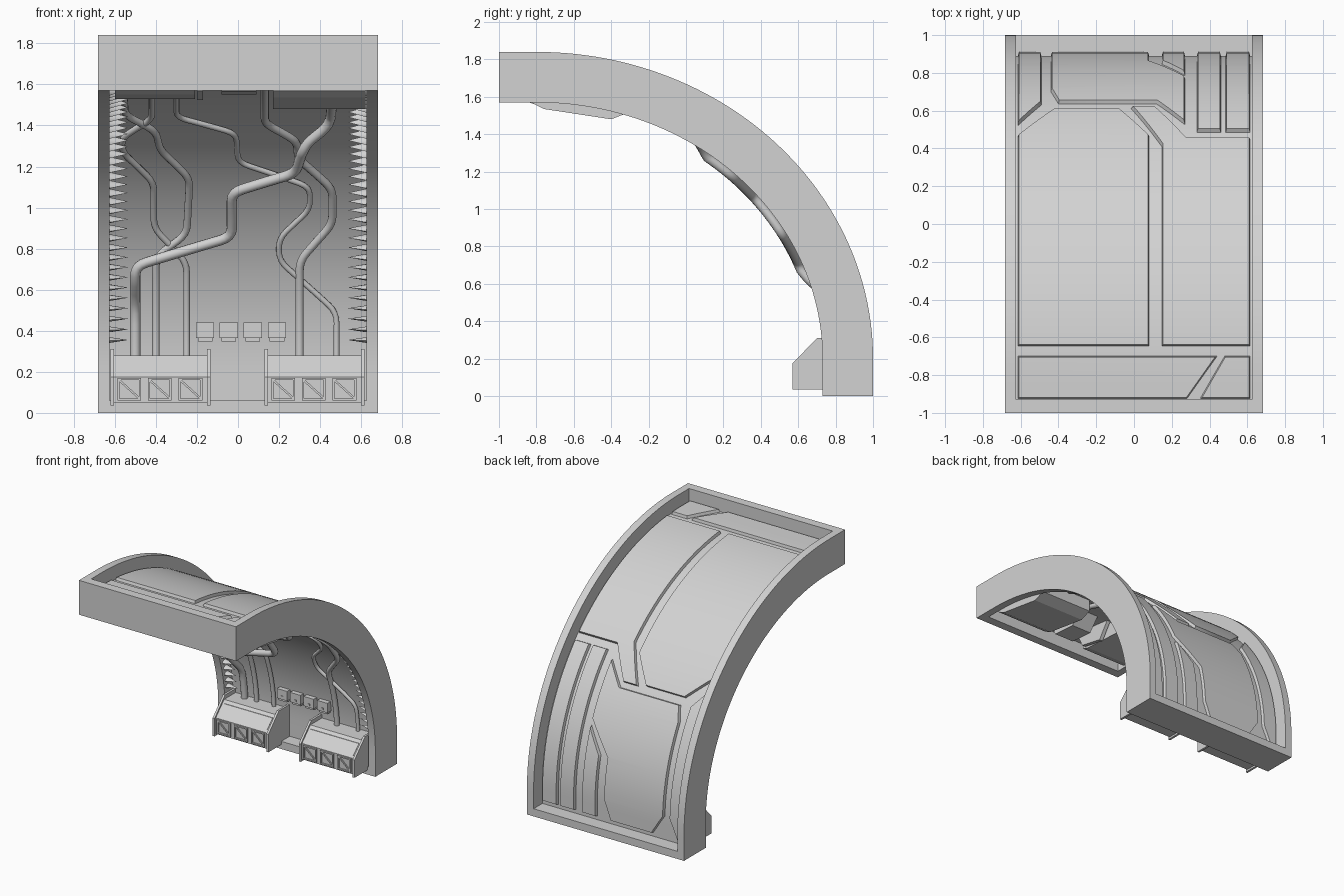
import bpy, bmesh, math
from mathutils import Vector

cube = bpy.data.objects.get("Cube")
if cube:
    bpy.data.objects.remove(cube)

grey = bpy.data.materials.new("light_grey")
grey.use_nodes = True
grey.diffuse_color = (0.65, 0.65, 0.65, 1)
grey.node_tree.nodes["Principled BSDF"].inputs["Base Color"].default_value = grey.diffuse_color

# Arch profile: short upright, quarter ellipse, short flat end
CY, CZ, RY, RZ = -0.8, 0.2, 1.8, 1.64
ARC, TOTAL = 2.7, 3.1
HALF, RAIL = 0.683, 0.625          # half width, inner face of side rails
WEB_OUT, WEB_IN, DEPTH = 0.11, 0.165, 0.27


def arch(x, s, d):
    """Point at distance s along the arch, d below its outer surface."""
    a = (s - CZ) / ARC * math.pi / 2
    if s < CZ:
        return Vector((x, CY + RY - d, s))
    if s > CZ + ARC:
        return Vector((x, CY - (s - CZ - ARC), CZ + RZ - d))
    return Vector((x, CY + (RY - d) * math.cos(a), CZ + (RZ - d) * math.sin(a)))


def s_of_y(y, d=WEB_OUT):
    if y < CY:
        return CZ + ARC + CY - y
    return CZ + ARC * math.acos(min(1, (y - CY) / (RY - d))) / (math.pi / 2)


def s_of_z(z, d):
    if z < CZ:
        return z
    return CZ + ARC * math.asin(min(1, (z - CZ) / (RZ - d))) / (math.pi / 2)


def finish(name, bm, smooth=True):
    bmesh.ops.recalc_face_normals(bm, faces=bm.faces)
    mesh = bpy.data.meshes.new(name)
    bm.to_mesh(mesh)
    bm.free()
    ob = bpy.data.objects.new(name, mesh)
    bpy.context.collection.objects.link(ob)
    mesh.materials.append(grey)
    if smooth:
        shade(ob)
    return ob


def shade(ob):
    bpy.ops.object.select_all(action='DESELECT')
    ob.select_set(True)
    bpy.context.view_layer.objects.active = ob
    bpy.ops.object.shade_smooth_by_angle(angle=math.radians(50))


def sweep(name, x0, x1, s0, s1, d0, d1):
    """Rectangular bar swept along the arch."""
    bm = bmesh.new()
    n = max(1, round((s1 - s0) / 0.05))
    rings = []
    for i in range(n + 1):
        s = s0 + (s1 - s0) * i / n
        rings.append([bm.verts.new(arch(x, s, d)) for x, d in ((x0, d0), (x1, d0), (x1, d1), (x0, d1))])
    for a, b in zip(rings, rings[1:]):
        for k in range(4):
            bm.faces.new((a[k], a[(k + 1) % 4], b[(k + 1) % 4], b[k]))
    bm.faces.new(rings[0])
    bm.faces.new(rings[-1])
    return finish(name, bm)


def panel(name, outline, height=0.022, edge=0.006):
    """Raised plate with steep edges, wrapped on the outer skin; outline in (x, s)."""
    bm = bmesh.new()
    face = bm.faces.new([bm.verts.new((x, s, 0)) for x, s in outline])
    face.normal_update()
    if face.normal.z < 0:
        face.normal_flip()
    for i in range(1, round(TOTAL / 0.06)):
        bmesh.ops.bisect_plane(bm, geom=bm.verts[:] + bm.edges[:] + bm.faces[:],
                               plane_co=(0, i * 0.06 + 0.003, 0), plane_no=(0, 1, 0))
    bmesh.ops.inset_region(bm, faces=bm.faces[:], thickness=edge, depth=height,
                           use_boundary=True, use_even_offset=True)
    for v in bm.verts:
        v.co = arch(v.co.x, v.co.y, WEB_OUT - v.co.z)
    return finish(name, bm)


def prism(name, x0, x1, profile):
    """Side profile of (y, z) points extruded across x."""
    bm = bmesh.new()
    f = bm.faces.new([bm.verts.new((x0, y, z)) for y, z in profile])
    ext = bmesh.ops.extrude_face_region(bm, geom=[f])["geom"]
    for v in ext:
        if isinstance(v, bmesh.types.BMVert):
            v.co.x = x1
    return finish(name, bm, False)


def box(name, x0, x1, y0, y1, z0, z1):
    return prism(name, x0, x1, ((y0, z0), (y1, z0), (y1, z1), (y0, z1)))


def pipe(name, path, r, lift=None):
    """Round pipe along (x, z) points hugging the inner skin, with eased corners."""
    rest = WEB_IN + r + 0.012
    pts = [Vector((x, s_of_z(z, rest))) for x, z in path]
    soft = [pts[0]]
    for a, b, c in zip(pts, pts[1:], pts[2:]):
        p = b + (a - b).normalized() * min(0.06, (a - b).length / 2.2)
        q = b + (c - b).normalized() * min(0.06, (c - b).length / 2.2)
        for t in (0, .25, .5, .75, 1):
            soft.append(p.lerp(b, t).lerp(b.lerp(q, t), t))
    soft.append(pts[-1])
    line = [soft[0]]
    for a, b in zip(soft, soft[1:]):
        n = max(1, round((b - a).length / 0.07))
        line += [a.lerp(b, i / n) for i in range(1, n + 1)]
    curve = bpy.data.curves.new(name, 'CURVE')
    curve.dimensions = '3D'
    curve.bevel_depth, curve.bevel_resolution, curve.use_fill_caps = r, 4, True
    spline = curve.splines.new('POLY')
    spline.points.add(len(line) - 1)
    for point, p in zip(spline.points, line):
        up = 0
        if lift:
            up = lift[2] * max(0, min(1, (p.y - lift[0]) / 0.2, (lift[1] - p.y) / 0.2))
        point.co = (*arch(p.x, p.y, rest + up), 1)
    ob = bpy.data.objects.new(name, curve)
    bpy.context.collection.objects.link(ob)
    curve.materials.append(grey)
    bpy.ops.object.select_all(action='DESELECT')
    ob.select_set(True)
    bpy.context.view_layer.objects.active = ob
    bpy.ops.object.convert(target='MESH')
    shade(bpy.context.view_layer.objects.active)


# Frame and curved web
sweep("left_rail", RAIL, HALF, 0, TOTAL, 0, DEPTH)
sweep("right_rail", -HALF, -RAIL, 0, TOTAL, 0, DEPTH)
sweep("web", -RAIL, RAIL, 0.05, TOTAL - 0.06, WEB_OUT, WEB_IN)
sweep("bottom_bar", -RAIL, RAIL, 0, 0.06, 0, DEPTH)
sweep("front_bar", -RAIL, RAIL, TOTAL - 0.07, TOTAL, 0, DEPTH)

# Outer panels
Y = s_of_y
low = 0.09
panel("roof_panel_right", [(-.615, Y(-.645)), (.08, Y(-.645)), (.08, Y(.46)), (-.08, Y(.6)), (-.42, Y(.6)),
                           (-.615, Y(.46))])
panel("roof_panel_left", [(.147, Y(-.645)), (.615, Y(-.645)), (.615, Y(.445)), (.28, Y(.445)), (.11, Y(.61)),
                          (-.015, Y(.61)), (.147, Y(.41))])
panel("front_panel_right", [(-.615, Y(-.925)), (.28, Y(-.925)), (.44, Y(-.7)), (-.615, Y(-.7))])
panel("front_panel_left", [(.35, Y(-.925)), (.615, Y(-.925)), (.615, Y(-.7)), (.48, Y(-.7))])
panel("back_panel", [(-.4, Y(.635)), (.12, Y(.635)), (.27, Y(.525)), (.27, Y(.765)), (.08, Y(.845)),
                     (.08, .25), (.02, low), (-.34, low), (-.44, .25), (-.44, Y(.7))])
panel("back_strip_inner", [(.147, low), (.27, low), (.27, Y(.785)), (.147, Y(.845))])
panel("back_strip_middle", [(.333, low), (.46, low), (.46, Y(.485)), (.333, Y(.485))])
panel("back_strip_outer", [(.485, low), (.615, low), (.615, Y(.485)), (.485, Y(.485))])
panel("back_strip_right", [(-.615, low), (-.56, low), (-.49, .25), (-.49, Y(.63)), (-.615, Y(.52))])

# Pipes on the inner skin
pipe("main_pipe", [(-.5, .27), (-.5, .75), (-.03, .9), (-.03, 1.13), (.28, 1.23), (.32, 1.36), (.45, 1.42),
                   (.46, 1.53)], 0.025, (s_of_z(.53, WEB_IN), s_of_z(1.47, WEB_IN), 0.088))
pipe("pipe_a", [(-.4, .27), (-.4, .76), (-.25, .87), (-.235, 1.14), (-.38, 1.28), (-.4, 1.37), (-.55, 1.45),
                (-.56, 1.6)], 0.018)
pipe("pipe_b", [(-.25, .27), (-.25, .73), (-.41, .9), (-.41, 1.12), (-.565, 1.27), (-.565, 1.34), (-.42, 1.43),
                (-.42, 1.6)], 0.016)
pipe("pipe_c", [(-.3, 1.6), (-.3, 1.44), (-.01, 1.36), (0, 1.22), (.35, 1.1), (.35, .99), (.2, .85), (.2, .74),
                (.48, .49), (.48, .27)], 0.014)
pipe("pipe_d", [(.3, .27), (.3, .74), (.46, .92), (.46, 1.09), (.29, 1.24), (.29, 1.32), (.13, 1.41),
                (.13, 1.6)], 0.02)

# Rows of pointed fins along both rails
for side, label in ((1, "left"), (-1, "right")):
    bm = bmesh.new()
    first, last, count = s_of_z(.35, DEPTH), s_of_z(1.53, DEPTH), 34
    for i in range(count):
        s = first + (last - first) * i / (count - 1)
        tip = bm.verts.new(arch(side * .535, s, .225))
        base = [bm.verts.new(arch(side * .63, s + .018 * math.sin(t * math.pi / 4),
                                  .225 + .03 * math.cos(t * math.pi / 4))) for t in range(8)]
        for k in range(8):
            bm.faces.new((tip, base[k], base[(k + 1) % 8]))
        bm.faces.new(base)
    finish("fins_" + label, bm)

# Two control consoles
for label, x0 in (("right", -.62), ("left", .13)):
    x1 = x0 + .485
    prism("console_body_" + label, x0 + .015, x1 - .015,
          ((.84, .05), (.585, .05), (.585, .175), (.69, .28), (.84, .28)))
    for xa in (x0, x1 - .017):
        prism("console_end_" + label, xa, xa + .017,
              ((.84, .035), (.57, .035), (.57, .175), (.70, .31), (.84, .31)))
    prism("console_screen_" + label, x0 + .03, x1 - .03, ((.605, .19), (.595, .19), (.665, .26), (.675, .26)))
    for i in range(3):
        a = x0 + .033 + i * .149
        b = a + .115
        for xa, xb, za, zb in ((a, b, .06, .07), (a, b, .16, .17), (a, a + .01, .07, .16), (b - .01, b, .07, .16)):
            box("console_frame_" + label, xa, xb, .573, .59, za, zb)
        bar = box("console_brace_" + label, -.065, .065, .577, .59, -.005, .005)
        bar.data.transform(bar.matrix_world.Rotation(math.radians(42), 4, 'Y'))
        bar.location = ((a + b) / 2, 0, .115)

# Row of wall clips
for x in (-.16, -.045, .072, .19):
    box("clip", x - .044, x + .044, .775, .85, .365, .44)
    box("clip_tab", x - .036, x + .036, .785, .85, .348, .365)
    box("clip_button", x - .01, x + .01, .77, .78, .38, .395)

# Ceiling housings
prism("ceiling_housing_left", .17, .62,
      ((-.84, 1.69), (-.82, 1.565), (-.76, 1.535), (-.4, 1.48), (-.31, 1.515), (-.31, 1.63)))
prism("ceiling_housing_right", -.6, -.21,
      ((-.84, 1.69), (-.84, 1.57), (-.78, 1.55), (-.42, 1.53), (-.34, 1.55), (-.34, 1.63)))
prism("ceiling_bracket", -.2, -.17, ((-.86, 1.69), (-.8, 1.565), (-.6, 1.525), (-.5, 1.67)))
prism("ceiling_strip", -.08, .09, ((-.86, 1.69), (-.8, 1.565), (-.6, 1.55), (-.5, 1.67)))
